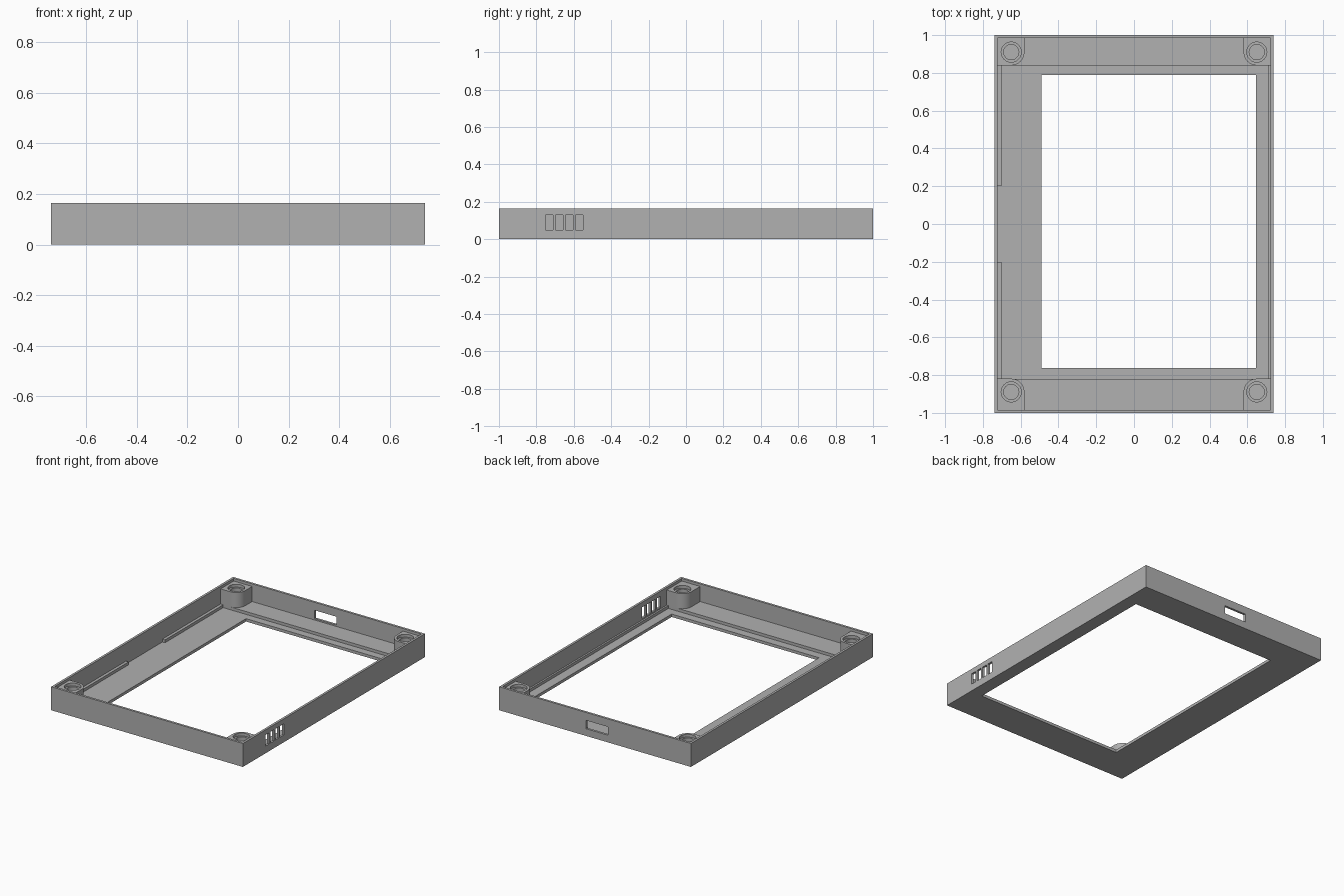
import bpy
import bmesh
from math import cos, sin, pi

cube = bpy.data.objects.get("Cube")
if cube:
    bpy.data.objects.remove(cube, do_unlink=True)

grey = bpy.data.materials.new("plain grey")
grey.use_nodes = True
colour = (0.44, 0.44, 0.44, 1)
grey.diffuse_color = colour
grey.node_tree.nodes["Principled BSDF"].inputs["Base Color"].default_value = colour


def prism(name, outline, z0, z1):
    """Extrude a flat outline from z0 up to z1."""
    bm = bmesh.new()
    face = bm.faces.new([bm.verts.new((x, y, z0)) for x, y in outline])
    top = bmesh.ops.extrude_face_region(bm, geom=[face])["geom"]
    moved = [v for v in top if isinstance(v, bmesh.types.BMVert)]
    bmesh.ops.translate(bm, vec=(0, 0, z1 - z0), verts=moved)
    bmesh.ops.recalc_face_normals(bm, faces=bm.faces)
    mesh = bpy.data.meshes.new(name)
    bm.to_mesh(mesh)
    bm.free()
    mesh.materials.append(grey)
    obj = bpy.data.objects.new(name, mesh)
    bpy.context.collection.objects.link(obj)
    return obj


def box(name, x0, x1, y0, y1, z0, z1):
    return prism(name, [(x0, y0), (x1, y0), (x1, y1), (x0, y1)], z0, z1)


def circle(cx, cy, r, n=48):
    return [(cx + r * cos(2 * pi * i / n), cy + r * sin(2 * pi * i / n)) for i in range(n)]


def cut(target, cutter):
    """Subtract the cutter, then discard it."""
    cutter.hide_render = True
    mod = target.modifiers.new("cut", "BOOLEAN")
    mod.operation = "DIFFERENCE"
    mod.solver = "EXACT"
    mod.object = cutter
    bpy.context.view_layer.objects.active = target
    bpy.ops.object.modifier_apply(modifier=mod.name)
    bpy.data.objects.remove(cutter, do_unlink=True)


W, L, H = 0.738, 1.0, 0.163
WALL, LEDGE, FLOOR = 0.016, 0.04, 0.02
IN_X, IN_Y = W - WALL, L - WALL

# Tray with cavity, screen recess, side relief and window
tray = box("tray", -W, W, -L, L, 0, H)
cut(tray, box("cavity", -IN_X, IN_X, -IN_Y, IN_Y, LEDGE, 0.3))
cut(tray, box("screen_recess", -0.702, 0.71, -0.82, 0.84, FLOOR, 0.1))
cut(tray, box("side_relief", -IN_X, -0.6, -0.2, 0.2, FLOOR, 0.1))
cut(tray, box("window", -0.49, 0.645, -0.763, 0.788, -0.1, 0.1))

# Vent slots in one long wall, port in the back wall
for i in range(4):
    y = -0.732 + i * 0.054
    cut(tray, box("vent", 0.715, 0.8, y - 0.02, y + 0.02, 0.05, 0.128))
cut(tray, box("port", -0.1, 0.07, 0.95, 1.1, 0.05, 0.108))

# Corner screw posts: rounded on the inner corner, with a stepped blind hole
R, TOP = 0.07, 0.145
for side, sx in (("left", 1), ("right", -1)):
    for end, sy, cy in (("front", -1, -0.889), ("back", 1, 0.91)):
        cx = sx * 0.65
        wx, wy = sx * (IN_X + 0.004), sy * (IN_Y + 0.004)
        arc = [(cx - sx * R * cos(a), cy - sy * R * sin(a))
               for a in (pi / 2 * i / 12 for i in range(13))]
        outline = [(wx, wy), (cx - sx * R, wy)] + arc + [(wx, cy - sy * R)]
        post = prism(f"{end}_{side}_post", outline, LEDGE, TOP)
        cut(post, prism("counterbore", circle(cx, cy, 0.053), TOP - 0.02, 0.3))
        cut(post, prism("screw_hole", circle(cx, cy, 0.04), 0.06, 0.3))
        bpy.ops.object.select_all(action="DESELECT")
        post.select_set(True)
        bpy.context.view_layer.objects.active = post
        bpy.ops.object.shade_smooth_by_angle()
